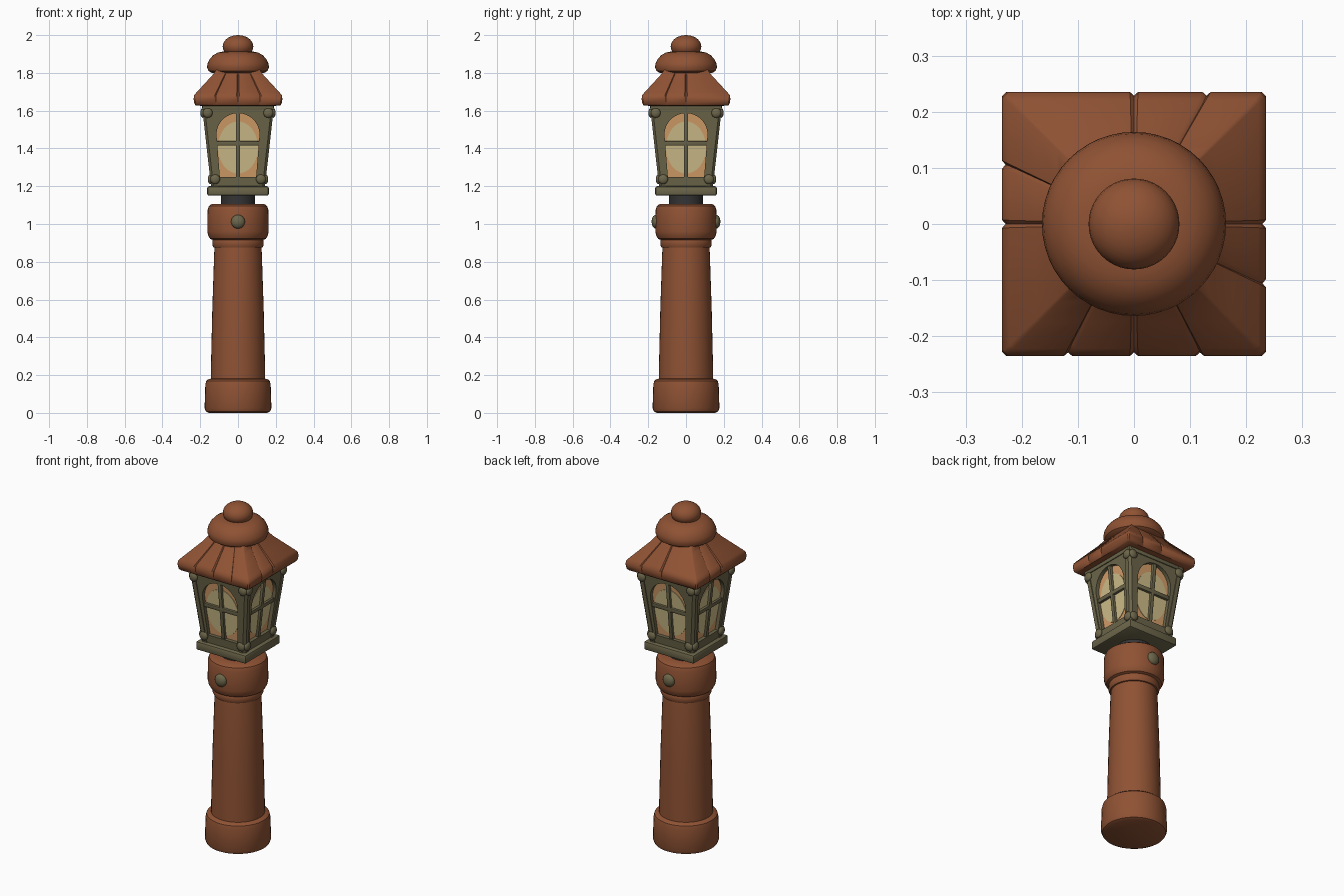
import bpy, bmesh, math
from mathutils import Vector, Matrix

if "Cube" in bpy.data.objects:
    bpy.data.objects.remove(bpy.data.objects["Cube"])


def material(name, rgb):
    m = bpy.data.materials.new(name)
    m.diffuse_color = (*rgb, 1)
    m.use_nodes = True
    m.node_tree.nodes["Principled BSDF"].inputs["Base Color"].default_value = m.diffuse_color
    return m


WOOD = material("terracotta", (0.275, 0.085, 0.034))
METAL = material("olive_metal", (0.150, 0.132, 0.068))
DARK = material("dark_iron", (0.034, 0.034, 0.034))
AMBER = material("amber_glass", (0.66, 0.34, 0.14))
PALE = material("pale_glass", (0.62, 0.51, 0.25))


def loft(name, shells, mat, closed=False, bevel=0, angle=35):
    """Skin lists of equal-length rings; every shell lands in one object."""
    bm = bmesh.new()
    for rings in shells:
        vs = [[bm.verts.new(p) for p in r] for r in rings]
        n = len(vs[0])
        pairs = list(zip(vs, vs[1:])) + ([(vs[-1], vs[0])] if closed else [])
        for a, b in pairs:
            for i in range(n):
                j = (i + 1) % n
                bm.faces.new((a[i], a[j], b[j], b[i]))
        if not closed:
            bm.faces.new(vs[0][::-1])
            bm.faces.new(vs[-1])
    bmesh.ops.recalc_face_normals(bm, faces=bm.faces)
    if bevel:
        sharp = [e for e in bm.edges if e.calc_face_angle(0) > 0.6]
        bmesh.ops.bevel(bm, geom=sharp, offset=bevel, segments=2, profile=0.5, affect='EDGES')
    me = bpy.data.meshes.new(name)
    bm.to_mesh(me)
    bm.free()
    me.materials.append(mat)
    me.shade_smooth()
    me.set_sharp_from_angle(angle=math.radians(angle))
    ob = bpy.data.objects.new(name, me)
    bpy.context.collection.objects.link(ob)
    return ob


def lathe(name, profile, mat, n=40):
    return loft(name, [[[(r * math.cos(2 * math.pi * i / n), r * math.sin(2 * math.pi * i / n), z)
                         for i in range(n)] for r, z in profile]], mat)


def turn(k, p):
    return Matrix.Rotation(k * math.pi / 2, 3, 'Z') @ Vector(p)


def half(z):
    """Half width of the flared lantern at height z."""
    return 0.138 + (z - 1.2) * 0.112


def on_side(k, pts, depth):
    """Put (u, z) points on lantern side k, sunk in by depth."""
    return [turn(k, (u, -(half(z) - depth), z)) for u, z in pts]


def plates(name, shapes, d0, d1, mat, bevel=0):
    return loft(name, [[on_side(k, s, d0), on_side(k, s, d1)] for k in range(4) for s in shapes],
                mat, bevel=bevel)


# Post: base, tapered shaft, ring and collar
lathe("base", [(0.155, 0), (0.17, 0.007), (0.177, 0.025), (0.173, 0.15), (0.168, 0.17),
               (0.155, 0.18), (0.13, 0.182)], WOOD)
lathe("shaft", [(0.144, 0.16), (0.143, 0.25), (0.136, 0.55), (0.126, 0.85), (0.122, 0.89)], WOOD)
lathe("shaft_ring", [(0.115, 0.872), (0.13, 0.876), (0.136, 0.89), (0.135, 0.915), (0.128, 0.925)], WOOD)
lathe("collar", [(0.125, 0.912), (0.148, 0.922), (0.158, 0.94), (0.162, 0.96), (0.161, 1.075),
                 (0.154, 1.095), (0.14, 1.105), (0.08, 1.107)], WOOD)
lathe("neck", [(0.09, 1.09), (0.09, 1.17)], DARK)


# Domed bolts and studs
def domes(name, items, r, rise):
    shells = []
    for k, u, d, z in items:
        shells.append([[turn(k, (u + r * math.cos(t) * math.cos(a), -(d + rise * math.sin(t)),
                                 z + r * math.cos(t) * math.sin(a)))
                        for a in [2 * math.pi * i / 16 for i in range(16)]]
                       for t in (-0.9, -0.4, 0, 0.35, 0.7, 1.05, 1.4)])
    return loft(name, shells, METAL, angle=60)


domes("collar_bolts", [(k, 0, 0.16, 1.012) for k in (0, 2)], 0.037, 0.022)
domes("lantern_studs", [(k, s * (half(z) - 0.021), half(z) + 0.004, z)
                        for k in range(4) for s in (-1, 1) for z in (1.237, 1.588)], 0.026, 0.014)


# Lantern bottom plate and top lip
def square(h, z):
    return [(-h, -h, z), (h, -h, z), (h, h, z), (-h, h, z)]


loft("lantern_base_plate", [[square(0.163, 1.15), square(0.163, 1.2)]], METAL, bevel=0.01)
loft("lantern_top_lip", [[square(0.188, 1.605), square(0.19, 1.64)]], METAL, bevel=0.004)

# Corner posts with a chamfered outer corner
loft("corner_posts", [[[turn(k, (half(z) + x, half(z) + y, z)) for x, y in
                        ((-0.032, -0.032), (0.005, -0.032), (0.005, -0.008), (-0.008, 0.005), (-0.032, 0.005))]
                       for z in (1.19, 1.625)] for k in range(4)], METAL)

# Side frames with arched openings
CZ, R, TOP = 1.473, 0.114, 1.62
arch, rim = [], []
for i in range(25):
    a = math.pi * i / 24
    c, s = math.cos(a), math.sin(a)
    t = max(abs(c), abs(s))
    arch.append((R * c, CZ + R * s))
    z = CZ + (TOP - CZ) * s / t
    rim.append(((half(z) - 0.01) * c / t, z))
arch += [(-0.096, 1.248), (0.096, 1.248)]
rim += [(-half(1.19) + 0.01, 1.19), (half(1.19) - 0.01, 1.19)]
loft("arched_frames", [[on_side(k, rim, 0), on_side(k, arch, 0), on_side(k, arch, 0.03),
                        on_side(k, rim, 0.03)] for k in range(4)], METAL, closed=True)

# Window panes, their glowing centre, and glazing bars
plates("window_glass", [[(-0.105, 1.22), (0.105, 1.22), (0.13, 1.605), (-0.13, 1.605)]], 0.028, 0.021, AMBER)
plates("glass_glow", [[(0.106 * math.cos(2 * math.pi * i / 32), 1.405 + 0.138 * math.sin(2 * math.pi * i / 32))
                       for i in range(32)]], 0.023, 0.018, PALE)
plates("glazing_bars", [[(-0.011, 1.24), (0.011, 1.24), (0.011, 1.592), (-0.011, 1.592)],
                        [(-0.112, 1.415), (0.112, 1.415), (0.112, 1.439), (-0.112, 1.439)]],
       0.024, 0.004, METAL, bevel=0.004)

# Square roof with plank grooves running up each slope
GROOVES = [(-0.5, 0, 0.5), (-0.45, 0), (-0.55, 0), (-0.45, 0)]


def roof_ring(h, z, cut):
    ring = []
    for k in range(4):
        us = [(-0.97, 0)]
        for g in GROOVES[k]:
            us += [(g - 0.03, 0), (g, cut), (g + 0.03, 0)]
        us.append((0.97, 0))
        ring += [turn(k, (u * h, -(h - c), z)) for u, c in us]
    return ring


loft("roof", [[roof_ring(*r) for r in (
    (0.18, 1.625, 0), (0.222, 1.627, 0), (0.231, 1.636, 0.005), (0.235, 1.66, 0.006), (0.233, 1.68, 0.007),
    (0.222, 1.694, 0.008), (0.175, 1.745, 0.007), (0.138, 1.785, 0.006), (0.118, 1.812, 0.004),
    (0.09, 1.85, 0))]], WOOD, angle=40)

# Roof cap and finial
lathe("roof_cap", [(0.09, 1.793), (0.14, 1.8), (0.157, 1.811), (0.164, 1.83), (0.161, 1.85), (0.15, 1.873),
                   (0.132, 1.893), (0.108, 1.907), (0.08, 1.913), (0.04, 1.915)], WOOD, 48)
lathe("finial", [(0.081 * math.cos(t), 1.94 + 0.06 * math.sin(t))
                 for t in [-0.9 + i * (math.pi / 2 - 0.02 + 0.9) / 11 for i in range(12)]], WOOD)
